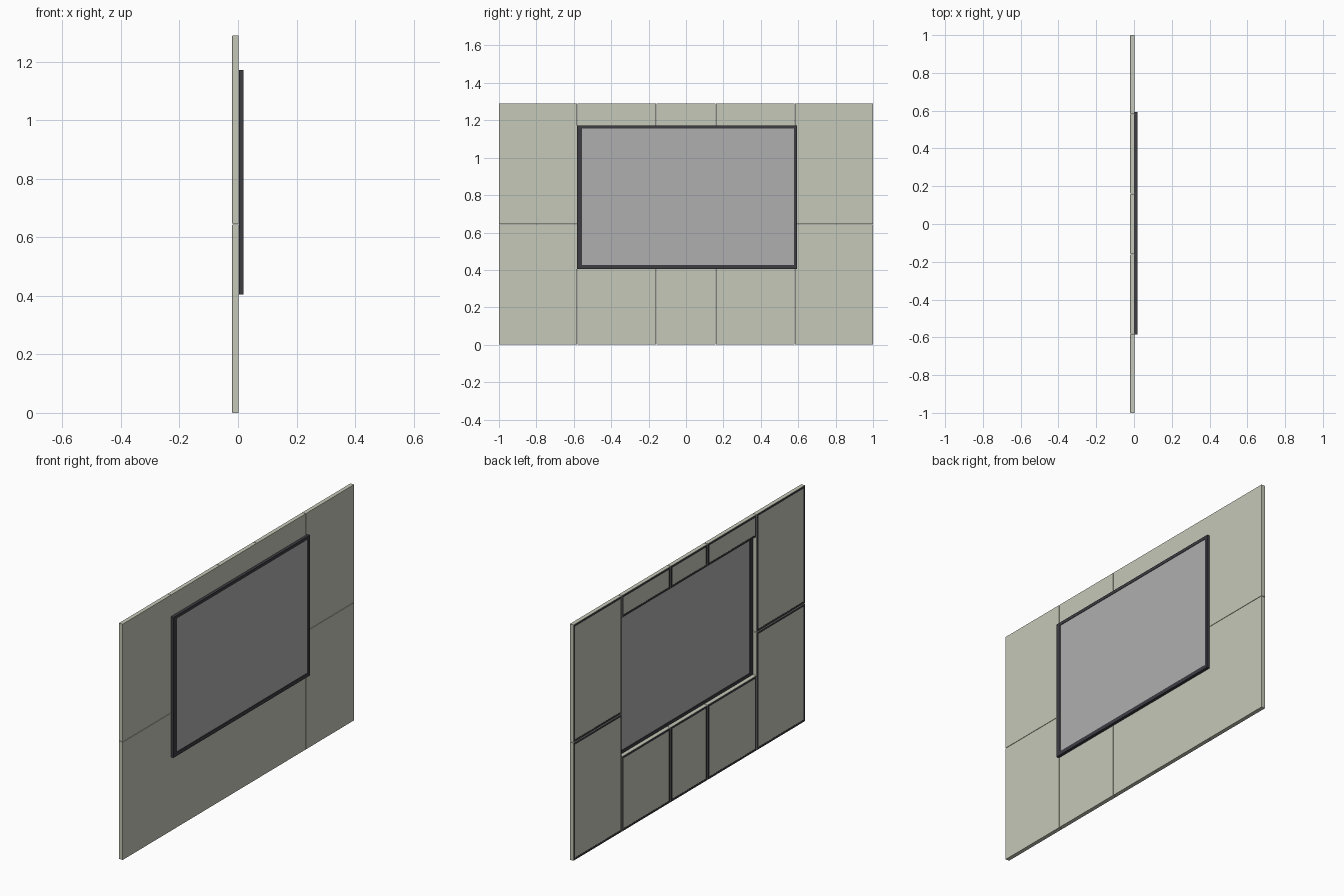
import bpy, bmesh

if "Cube" in bpy.data.objects:
    bpy.data.objects.remove(bpy.data.objects["Cube"])


def material(name, rgb):
    m = bpy.data.materials.new(name)
    m.diffuse_color = (*rgb, 1)
    m.use_nodes = True
    m.node_tree.nodes["Principled BSDF"].inputs["Base Color"].default_value = m.diffuse_color
    return m


PALE = material("pale_panel", (0.56, 0.58, 0.48))
DARK = material("dark_trim", (0.045, 0.045, 0.055))
GREY = material("grey_screen", (0.43, 0.43, 0.43))


def finish(bm, name, mat):
    bmesh.ops.recalc_face_normals(bm, faces=bm.faces)
    mesh = bpy.data.meshes.new(name)
    bm.to_mesh(mesh)
    bm.free()
    mesh.materials.append(mat)
    ob = bpy.data.objects.new(name, mesh)
    bpy.context.collection.objects.link(ob)
    return ob


def rect(bm, x, r):
    y0, y1, z0, z1 = r
    return [bm.verts.new((x, y, z)) for y, z in ((y0, z0), (y1, z0), (y1, z1), (y0, z1))]


def bridge(bm, a, b):
    for i in range(4):
        j = (i + 1) % 4
        bm.faces.new((a[i], a[j], b[j], b[i]))


def slab(name, x0, x1, r, mat):
    bm = bmesh.new()
    a, b = rect(bm, x0, r), rect(bm, x1, r)
    bm.faces.new(a)
    bm.faces.new(b)
    bridge(bm, a, b)
    return finish(bm, name, mat)


def ring(name, x0, x1, outer, inner, mat):
    bm = bmesh.new()
    loops = [rect(bm, x0, outer), rect(bm, x1, outer), rect(bm, x1, inner), rect(bm, x0, inner)]
    for i in range(4):
        bridge(bm, loops[i], loops[(i + 1) % 4])
    return finish(bm, name, mat)


def shrink(r, d):
    return (r[0] + d, r[1] - d, r[2] + d, r[3] - d)


# Wall panel layout: split side columns, short panels above and below the opening
H = 1.29
cells = []
for y0, y1 in ((-1, -0.582), (0.582, 1)):
    cells += [(y0, y1, 0, H / 2), (y0, y1, H / 2, H)]
for y0, y1 in ((-0.582, -0.16), (-0.16, 0.16), (0.16, 0.582)):
    cells += [(y0, y1, 0, 0.41), (y0, y1, 1.168, H)]

# Panels with a dark trim strip around the back of each
for i, (y0, y1, z0, z1) in enumerate(cells):
    g = 0.0012
    r = (y0 + g * (y0 > -1), y1 - g * (y1 < 1), z0 + g * (z0 > 0), z1 - g * (z1 < H))
    slab(f"wall_panel_{i + 1}", -0.0195, 0.0025, r, PALE)
    ring(f"back_trim_{i + 1}", -0.0207, -0.0190, shrink(r, 0.002), shrink(r, 0.012), DARK)

# Screen frame, wider along one side, with the screen set into it
inner = (-0.556, 0.577, 0.425, 1.155)
ring("screen_frame", 0.0026, 0.0187, (-0.584, 0.594, 0.404, 1.172), inner, DARK)
slab("screen", 0.006, 0.0165, inner, GREY)
